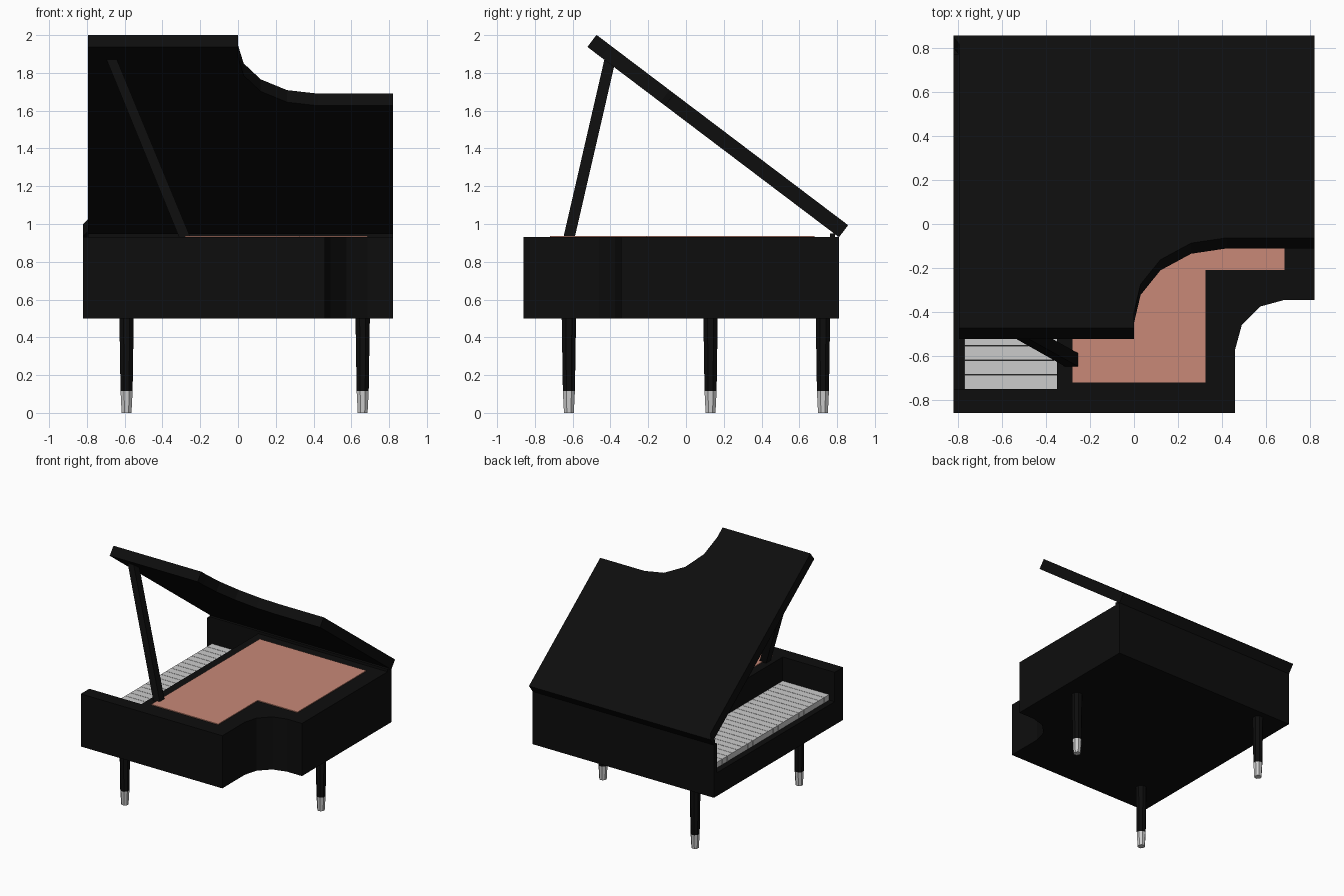
import bpy, bmesh, math
from mathutils import Vector

if "Cube" in bpy.data.objects:
    bpy.data.objects.remove(bpy.data.objects["Cube"])


def material(name, rgb):
    m = bpy.data.materials.new(name)
    m.diffuse_color = (*rgb, 1)
    m.use_nodes = True
    m.node_tree.nodes["Principled BSDF"].inputs["Base Color"].default_value = m.diffuse_color
    return m


BLACK = material("black_lacquer", (0.004, 0.004, 0.004))
COPPER = material("soundboard_wood", (0.58, 0.25, 0.185))


def loft(name, rings, mat=None):
    """Closed solid through a stack of equal-length point rings."""
    bm = bmesh.new()
    loops = [[bm.verts.new(p) for p in ring] for ring in rings]
    n = len(loops[0])
    for a, b in zip(loops, loops[1:]):
        for i in range(n):
            j = (i + 1) % n
            bm.faces.new((a[i], a[j], b[j], b[i]))
    bm.faces.new(loops[0][::-1])
    bm.faces.new(loops[-1])
    bmesh.ops.recalc_face_normals(bm, faces=bm.faces)
    mesh = bpy.data.meshes.new(name)
    bm.to_mesh(mesh)
    bm.free()
    ob = bpy.data.objects.new(name, mesh)
    bpy.context.collection.objects.link(ob)
    if mat:
        mesh.materials.append(mat)
    return ob


def prism(name, outline, z0, z1, mat=None):
    return loft(name, [[(x, y, z) for x, y in outline] for z in (z0, z1)], mat)


def rect(x0, x1, y0, y1):
    return [(x0, y0), (x1, y0), (x1, y1), (x0, y1)]


def octagon(x, y, z, half):
    r = half / math.cos(math.pi / 8)
    return [(x + r * math.cos((k + 0.5) * math.pi / 4),
             y + r * math.sin((k + 0.5) * math.pi / 4), z) for k in range(8)]


# Case with the curved side, and the keyboard recess cut out
case = prism("case", [(-0.82, -0.86), (0.46, -0.86), (0.46, -0.57), (0.49, -0.46),
                      (0.575, -0.375), (0.685, -0.345), (0.82, -0.345),
                      (0.82, 0.81), (-0.82, 0.81)], 0.5, 0.93, BLACK)
cutter = prism("recess_cutter", rect(-0.9, -0.35, -0.75, 0.77), 0.69, 1.1, BLACK)
cutter.hide_render = True
cutter.hide_viewport = True
cut = case.modifiers.new("keyboard_recess", 'BOOLEAN')
cut.operation = 'DIFFERENCE'
cut.solver = 'EXACT'
cut.object = cutter

# Keys along the left side
count, y0, y1 = 23, -0.75, 0.765
step = (y1 - y0) / count
for i in range(count):
    y = y0 + i * step
    prism(f"key_{i + 1}", rect(-0.77, -0.35, y, y + step - 0.003), 0.688, 0.735)

# Soundboard, just proud of the case top
prism("soundboard", [(-0.28, -0.72), (0.325, -0.72), (0.325, -0.21),
                     (0.685, -0.21), (0.685, 0.68), (-0.28, 0.68)], 0.92, 0.936, COPPER)

# Raised lid, hinged on the back edge
lid = prism("lid", [(x, y - 0.81) for x, y in [
    (-0.82, 0.81), (-0.82, 0.80), (-0.795, 0.76), (-0.795, -0.86), (0, -0.86),
    (0, -0.77), (0.03, -0.61), (0.12, -0.47), (0.26, -0.375),
    (0.42, -0.345), (0.82, -0.345), (0.82, 0.81)]], 0, 0.08, BLACK)
lid.location = (0, 0.81, 0.93)
lid.rotation_euler.x = -math.radians(37.1)
prism("hinge_strip", rect(-0.795, 0.82, 0.762, 0.79), 0.925, 0.95, BLACK)

# Prop stick
loft("lid_prop", [
    [(x, y, 0.925) for x, y in rect(-0.31, -0.25, -0.65, -0.59)],
    [(x, y, 1.88) for x, y in rect(-0.70, -0.645, -0.43, -0.37)]], BLACK)

# Three tapered legs with metal feet
for name, x, y in (("front_leg", -0.59, -0.62), ("side_leg", 0.66, 0.13),
                   ("back_leg", -0.59, 0.725)):
    loft(name, [octagon(x, y, 0.115, 0.032), octagon(x, y, 0.505, 0.038)], BLACK)
    loft(name + "_foot", [octagon(x, y, 0, 0.026), octagon(x, y, 0.115, 0.032)])
